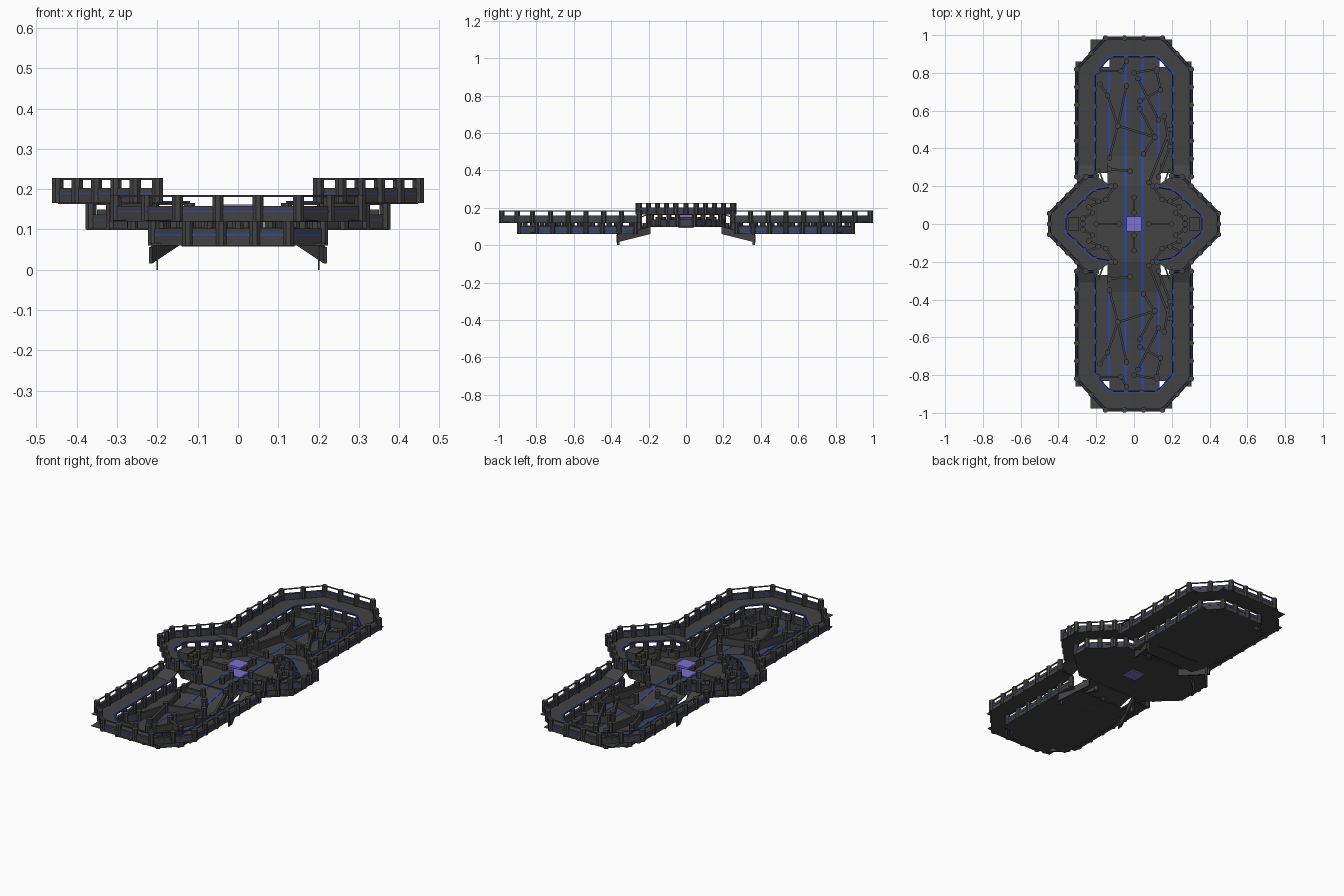
import bpy, bmesh, math
from mathutils import Vector

if "Cube" in bpy.data.objects:
    bpy.data.objects.remove(bpy.data.objects["Cube"])


def material(name, rgb):
    m = bpy.data.materials.new(name)
    m.diffuse_color = (*rgb, 1)
    m.use_nodes = True
    m.node_tree.nodes["Principled BSDF"].inputs["Base Color"].default_value = m.diffuse_color
    return m


GREY = material("dark_grey", (0.055, 0.055, 0.055))
BLUE = material("blue_trim", (0.02, 0.06, 0.65))
PURPLE = material("purple_pad", (0.2, 0.16, 0.65))
parts = {}


def part(name, mat=GREY):
    if name not in parts:
        parts[name] = (bmesh.new(), mat)
    return parts[name][0]


def slab(bm, pts, h):
    """Solid from an outline of (x, y, z) points, raised by h."""
    n = len(pts)
    lo = [bm.verts.new(p) for p in pts]
    hi = [bm.verts.new((p[0], p[1], p[2] + h)) for p in pts]
    bm.faces.new(lo[::-1])
    bm.faces.new(hi)
    for i in range(n):
        j = (i + 1) % n
        bm.faces.new((lo[i], lo[j], hi[j], hi[i]))


def wall(bm, p, q, z0, z1, t=0.012, drop=0):
    a, b = Vector(p), Vector(q)
    d = (b - a).normalized() * t / 2
    s = Vector((-d.y, d.x))
    slab(bm, [(*(a + s), z0), (*(b + s), z0 - drop), (*(b - s), z0 - drop), (*(a - s), z0)], z1 - z0)


def post(bm, p, z0, z1, r=0.015):
    slab(bm, [(p[0] + r * math.cos(math.tau * (k + .5) / 8),
               p[1] + r * math.sin(math.tau * (k + .5) / 8), z0) for k in range(8)], z1 - z0)


def fence(name, path, z0, zs, z1, step):
    """Solid low wall, posts, thin top rail and a blue line."""
    bm, trim = part(name), part(name + "_trim", BLUE)
    for i, (p, q) in enumerate(zip(path, path[1:])):
        wall(bm, p, q, z0, zs, 0.014)
        wall(bm, p, q, z1 - 0.004, z1, 0.008)
        wall(trim, p, q, z0 + (zs - z0) * .6, z0 + (zs - z0) * .6 + .003, 0.017)
        a, b = Vector(p), Vector(q)
        n = max(1, round((b - a).length / step))
        for k in range(0 if i == 0 else 1, n + 1):
            post(bm, a.lerp(b, k / n), z0, z1)


def mirror_y(path, s):
    return [(x, y * s) for x, y in path]


def rect(x0, x1, y0, y1, z):
    return [(x0, y0, z), (x1, y0, z), (x1, y1, z), (x0, y1, z)]


def walkway(name, outer, inner, z):
    for i in range(len(outer) - 1):
        quad = [outer[i], outer[i + 1], inner[i + 1], inner[i]]
        slab(part(name), [(*p, z) for p in quad], 0.005)


arm_outer = [(-.303, .25), (-.303, .82), (-.15, .985), (.15, .985), (.303, .82), (.303, .25)]
arm_inner = [(-.21, .27), (-.21, .8), (-.125, .89), (.125, .89), (.21, .8), (.21, .27)]
hub_outer = [(.2, .255), (.255, .25), (.447, .055), (.447, -.055), (.255, -.25), (.2, -.255)]
hub_inner = [(.12, .2), (.21, .185), (.365, .045), (.365, -.045), (.21, -.185), (.12, -.2)]
maze = [[(-.14, .68), (-.085, .52), (-.13, .35)], [(-.04, .73), (-.085, .52), (.11, .46)],
        [(0, .8), (.12, .82)], [(.02, .77), (.13, .55)], [(.03, .65), (.14, .71), (.12, .81)],
        [(.11, .46), (.03, .61)], [(.08, .22), (.19, .5)], [(.13, .25), (.19, .41), (.16, .57)],
        [(-.19, .81), (-.07, .81), (-.04, .86)], [(-.13, .29), (-.02, .28)],
        [(-.14, .68), (-.18, .74)], [(.05, .37), (.11, .46)]]

for s in (1, -1):
    # arms: raised walkway with parapet, inner wall below it
    out, inn = mirror_y(arm_outer, s), mirror_y(arm_inner, s)
    walkway("arm_walkway", out, inn, .12)
    fence("arm_parapet", out, .12, .158, .185, .097)
    fence("arm_inner_wall", inn, .06, .102, .122, .09)
    # square-ended walkway plates poking past the chamfered corners
    slab(part("arm_walkway"), rect(-.23, .2, s * .895, s * .978, .121), .003)
    for x in (-.31, .21):
        slab(part("arm_walkway"), rect(x, x + .095, s * .25, s * .86, .121), .003)

    # sunken arm floor made of long planks with blue seams
    edges = [-.215, -.13, -.045, .045, .13, .215]
    for a, b in zip(edges, edges[1:]):
        far = .895 if abs(a + b) < .3 else .83
        slab(part("arm_floor"), rect(a, b, s * .27, s * far, .06), .006)
        slab(part("floor_seams", BLUE), rect(b - .004, b + .004, s * .3, s * far, .0655), .002)
    trim = part("walkway_edge_trim", BLUE)
    for p, q in zip(inn, inn[1:]):
        wall(trim, p, q, .124, .127, .006)

    # maze walls
    for path in maze:
        pts = mirror_y(path, s)
        for p, q in zip(pts, pts[1:]):
            wall(part("maze_walls"), p, q, .065, .105)
        for p in pts:
            post(part("maze_walls"), p, .065, .12)

    # ramp between the hub and the arm, blue edge lines
    slab(part("main_ramp"), [(-.14, s * .19, .095), (.14, s * .19, .095),
                             (.14, s * .37, .058), (-.14, s * .37, .058)], .006)
    for x in (-.045, .045):
        wall(part("ramp_trim", BLUE), (x, s * .19), (x, s * .37), .1, .103, .008, .037)

    for m in (1, -1):
        # sloping side panels under the junction, thin legs
        wall(part("ramp_side"), (m * .15, s * .19), (m * .217, s * .37), .06, .1, .008, .045)
        slab(part("leg"), rect(m * .2 - .002, m * .2 + .002, s * .355, s * .37, 0), .06)
        # walkway ramps up to the hub
        slab(part("walkway_ramp"), [(m * .2, s * .2, .163), (m * .3, s * .2, .163),
                                    (m * .305, s * .31, .12), (m * .21, s * .31, .12)], .006)
        # hub interior partitions
        for path in ([(.1, .2), (.15, .13), (.24, .09)], [(.22, .06), (.27, .03), (.27, 0)],
                     [(.19, .12), (.26, .15)]):
            pts = [(m * x, s * y) for x, y in path]
            for p, q in zip(pts, pts[1:]):
                wall(part("hub_partitions"), p, q, .1, .135)
            for p in pts:
                post(part("hub_partitions"), p, .1, .15)
    wall(part("hub_partitions"), (0, s * .06), (0, s * .14), .1, .13)
    for y in (.06, .14):
        post(part("hub_partitions"), (0, s * y), .1, .14)

for m in (1, -1):
    # hub walkway, parapet and inner wall
    out = [(m * x, y) for x, y in hub_outer]
    inn = [(m * x, y) for x, y in hub_inner]
    walkway("hub_walkway", out, inn, .163)
    fence("hub_parapet", out, .165, .203, .227, .068)
    fence("hub_inner_wall", inn, .1, .137, .165, .07)
    for p, q in zip(inn, inn[1:]):
        wall(part("walkway_edge_trim", BLUE), p, q, .167, .17, .006)
    # hub square pillar and spoke
    slab(part("hub_pillar"), rect(m * .29, m * .35, -.035, .035, .1), .05)
    wall(part("hub_partitions"), (m * .08, 0), (m * .2, 0), .1, .13)
    for x in (.08, .2):
        post(part("hub_partitions"), (m * x, 0), .1, .14)
    wall(part("hub_trim", BLUE), (m * .045, -.2), (m * .045, .2), .104, .107, .008)

# hub floor
floor = [(.375, .05), (.215, .2), (-.215, .2), (-.375, .05),
         (-.375, -.05), (-.215, -.2), (.215, -.2), (.375, -.05)]
slab(part("hub_floor"), [(*p, .098) for p in floor], .006)

# centre pads
slab(part("centre_pad_upper", PURPLE), rect(-.04, .04, -.04, .04, .15), .012)
slab(part("centre_pad_lower", PURPLE), rect(-.04, .04, -.04, .04, .092), .016)

for name, (bm, mat) in parts.items():
    bmesh.ops.recalc_face_normals(bm, faces=bm.faces)
    me = bpy.data.meshes.new(name)
    bm.to_mesh(me)
    bm.free()
    me.materials.append(mat)
    bpy.context.collection.objects.link(bpy.data.objects.new(name, me))
